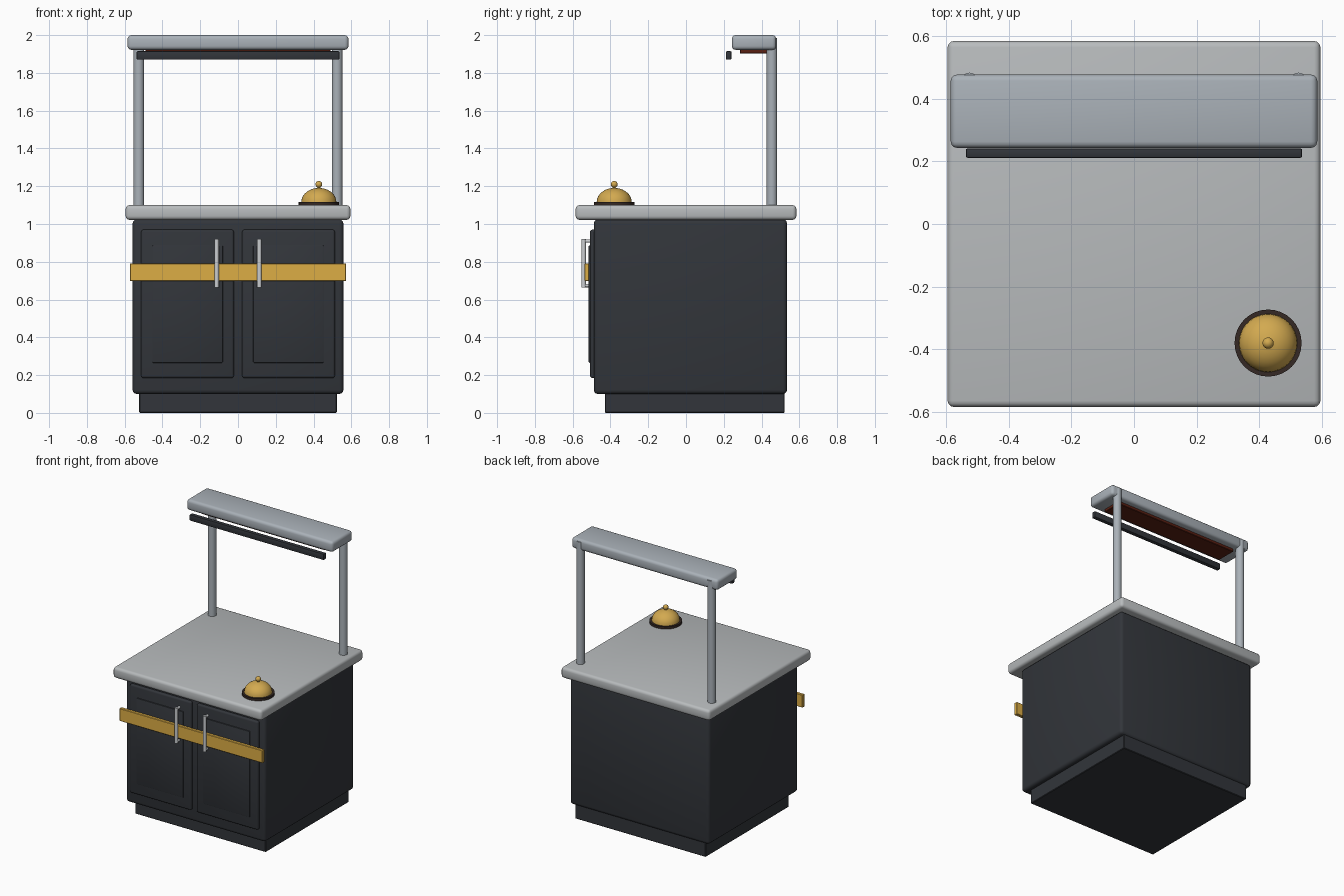
import bpy, math

if "Cube" in bpy.data.objects:
    bpy.data.objects.remove(bpy.data.objects["Cube"])


def material(name, rgb):
    m = bpy.data.materials.new(name)
    m.diffuse_color = (*rgb, 1)
    m.use_nodes = True
    m.node_tree.nodes["Principled BSDF"].inputs["Base Color"].default_value = m.diffuse_color
    return m


CHARCOAL = material("charcoal", (0.032, 0.036, 0.043))
STEEL = material("steel", (0.40, 0.44, 0.48))
TOP = material("worktop_grey", (0.48, 0.50, 0.51))
CHROME = material("chrome", (0.60, 0.62, 0.64))
GOLD = material("gold", (0.72, 0.42, 0.06))
BRASS = material("brass", (0.65, 0.40, 0.08))
BROWN = material("dark_brown", (0.035, 0.022, 0.018))
GLOW = material("heat_red", (0.10, 0.014, 0.006))


def finish(ob, name, mat):
    ob.name = name
    ob.data.materials.append(mat)
    bpy.ops.object.shade_smooth_by_angle(angle=math.radians(35))
    return ob


def box(name, x, y, z, mat, bevel=0.0, segments=3):
    """Box from (min, max) ranges, with rounded edges."""
    bpy.ops.mesh.primitive_cube_add(size=1, location=[sum(r) / 2 for r in (x, y, z)])
    ob = bpy.context.object
    ob.scale = [r[1] - r[0] for r in (x, y, z)]
    bpy.ops.object.transform_apply(location=False, rotation=False, scale=True)
    if bevel:
        mod = ob.modifiers.new("rounded", 'BEVEL')
        mod.width, mod.segments = bevel, segments
        bpy.ops.object.modifier_apply(modifier=mod.name)
    return finish(ob, name, mat)


def rod(name, centre, radius, length, mat, rot=(0, 0, 0), sides=24):
    bpy.ops.mesh.primitive_cylinder_add(vertices=sides, radius=radius, depth=length,
                                        location=centre, rotation=rot)
    return finish(bpy.context.object, name, mat)


def lathe(name, profile, location, mat, sides=32):
    """Spin an (r, z) profile, running from axis to axis, about z."""
    verts, faces = [], []
    for r, z in profile:
        for i in range(sides):
            a = 2 * math.pi * i / sides
            verts.append((r * math.cos(a), r * math.sin(a), z))
    for k in range(len(profile) - 1):
        for i in range(sides):
            j = (i + 1) % sides
            faces.append((k * sides + i, k * sides + j, (k + 1) * sides + j, (k + 1) * sides + i))
    n = len(profile) - 1
    faces.append(tuple(reversed(range(sides))))
    faces.append(tuple(range(n * sides, (n + 1) * sides)))
    me = bpy.data.meshes.new(name)
    me.from_pydata(verts, [], faces)
    ob = bpy.data.objects.new(name, me)
    bpy.context.collection.objects.link(ob)
    ob.location = location
    bpy.ops.object.select_all(action='DESELECT')
    ob.select_set(True)
    bpy.context.view_layer.objects.active = ob
    return finish(ob, name, mat)


# Cabinet
box("plinth", (-0.523, 0.523), (-0.43, 0.522), (0, 0.11), CHARCOAL, 0.004, 1)
box("cabinet_body", (-0.558, 0.558), (-0.488, 0.535), (0.10, 1.025), CHARCOAL, 0.022)
box("worktop", (-0.595, 0.595), (-0.584, 0.584), (1.022, 1.10), TOP, 0.02)

# Doors with raised panels and bar handles, mirrored left and right
for side, s in (("left", -1), ("right", 1)):
    box(side + "_door", sorted((s * 0.022, s * 0.513)), (-0.508, -0.47), (0.185, 0.97),
        CHARCOAL, 0.012)
    box(side + "_door_panel", sorted((s * 0.08, s * 0.453)), (-0.515, -0.49), (0.265, 0.887),
        CHARCOAL, 0.005, 2)
    hx = s * 0.113
    rod(side + "_handle_bar", (hx, -0.542, 0.792), 0.012, 0.256, CHROME, sides=16)
    for end, z in (("top", 0.91), ("bottom", 0.674)):
        rod(f"{side}_handle_{end}_mount", (hx, -0.524, z), 0.009, 0.04, CHROME,
            (math.pi / 2, 0, 0), 16)

# Gold band across the doors
box("front_band", (-0.573, 0.573), (-0.537, -0.513), (0.698, 0.79), GOLD, 0.003, 1)

# Overhead shelf on two posts, with heater underneath
for side, s in (("left", -1), ("right", 1)):
    rod(side + "_shelf_post", (s * 0.525, 0.455, 1.54), 0.028, 0.89, STEEL)
box("overhead_shelf", (-0.585, 0.585), (0.243, 0.477), (1.922, 2.0), STEEL, 0.02)
box("heater_panel", (-0.49, 0.49), (0.286, 0.43), (1.902, 1.93), GLOW, 0.003, 1)
box("front_rail", (-0.537, 0.537), (0.211, 0.241), (1.87, 1.915), CHARCOAL, 0.006, 2)

# Service bell
bell = (0.428, -0.38, 1.10)
rod("bell_base", (bell[0], bell[1], 1.108), 0.107, 0.018, BROWN, sides=32)
dome = [(0.093 * math.cos(a), 0.016 + 0.075 * math.sin(a))
        for a in (math.radians(d) for d in range(0, 85, 12))]
lathe("bell_dome", dome + [(0.008, 0.091), (0.008, 0.10)], bell, BRASS)
bpy.ops.mesh.primitive_uv_sphere_add(segments=16, ring_count=10, radius=0.018,
                                     location=(bell[0], bell[1], 1.21))
finish(bpy.context.object, "bell_button", BRASS)
